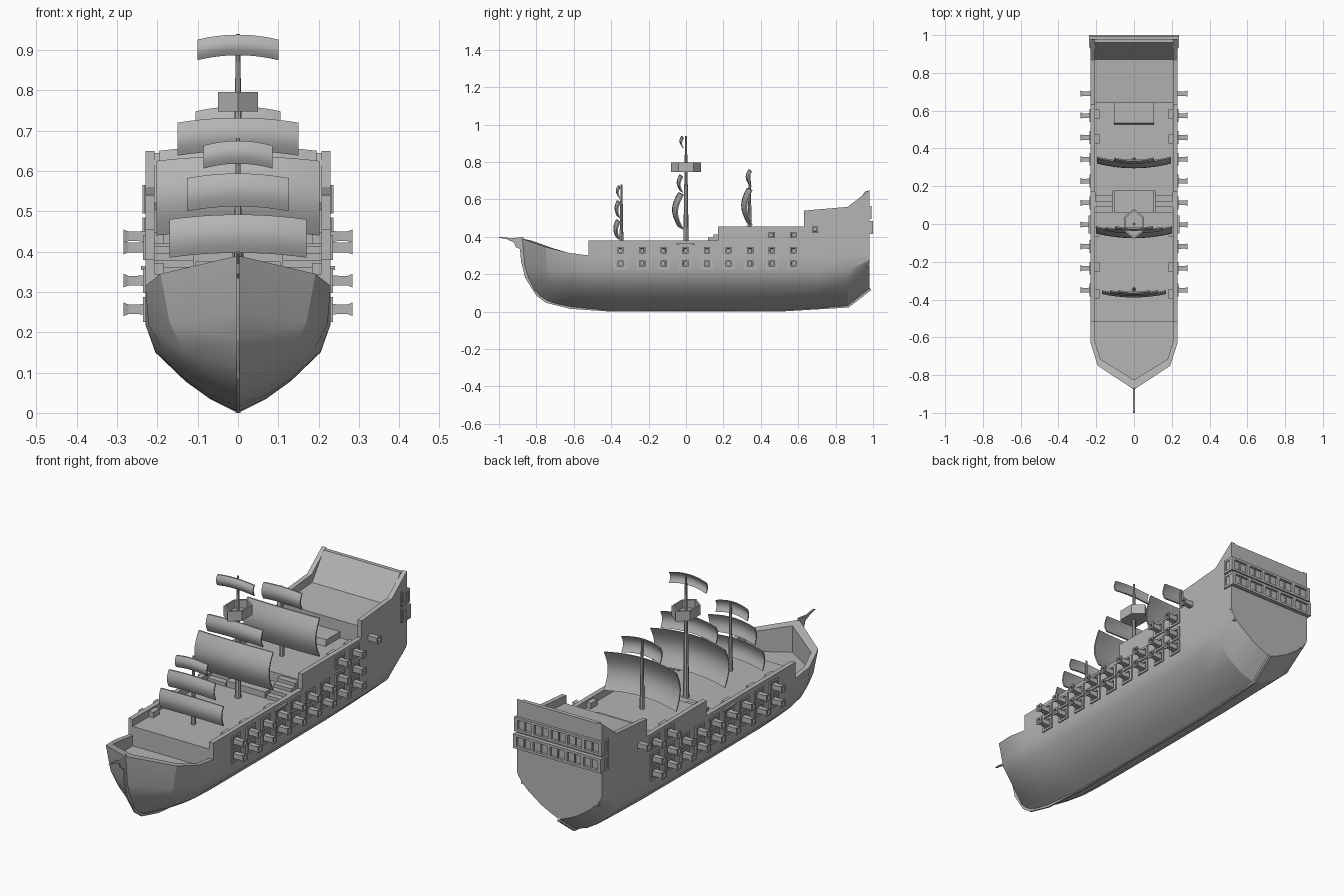
import bpy, bmesh, math
from mathutils import Vector

if "Cube" in bpy.data.objects:
    bpy.data.objects.remove(bpy.data.objects["Cube"])

grey = bpy.data.materials.new("plain_grey")
grey.diffuse_color = (0.46, 0.46, 0.46, 1)
grey.use_nodes = True
grey.node_tree.nodes["Principled BSDF"].inputs["Base Color"].default_value = grey.diffuse_color


def finish(name, bm, smooth=None):
    bmesh.ops.recalc_face_normals(bm, faces=bm.faces)
    me = bpy.data.meshes.new(name)
    bm.to_mesh(me)
    bm.free()
    me.materials.append(grey)
    ob = bpy.data.objects.new(name, me)
    bpy.context.collection.objects.link(ob)
    if smooth:
        bpy.ops.object.select_all(action='DESELECT')
        ob.select_set(True)
        bpy.context.view_layer.objects.active = ob
        bpy.ops.object.shade_smooth_by_angle(angle=math.radians(smooth))
    return ob


def add_box(bm, x0, x1, y0, y1, z0, z1):
    vs = bmesh.ops.create_cube(bm, size=1)["verts"]
    for v in vs:
        v.co = Vector(((x0 + x1) / 2 + v.co.x * (x1 - x0),
                       (y0 + y1) / 2 + v.co.y * (y1 - y0),
                       (z0 + z1) / 2 + v.co.z * (z1 - z0)))


def add_profile(bm, pts, x0, x1):
    """Side profile of (y, z) points extruded across x."""
    a = [bm.verts.new((x0, y, z)) for y, z in pts]
    b = [bm.verts.new((x1, y, z)) for y, z in pts]
    bm.faces.new(a)
    bm.faces.new(b)
    for i in range(len(pts)):
        j = (i + 1) % len(pts)
        bm.faces.new((a[i], a[j], b[j], b[i]))


def mirror_x(bm):
    d = bmesh.ops.duplicate(bm, geom=bm.verts[:] + bm.edges[:] + bm.faces[:])["geom"]
    for v in d:
        if isinstance(v, bmesh.types.BMVert):
            v.co.x *= -1
    bmesh.ops.remove_doubles(bm, verts=bm.verts[:], dist=0.0005)


# Hull: half sections from keel to rail, then inner rail and bow deck
def section(y, keel, top=0.30):
    return [(0, y, keel), (.07, y, keel * .6 + .035), (.13, y, .078 + keel * .4),
            (.205, y, .15 + keel * .2), (.23, y, .22), (.23, y, top),
            (.207, y, top), (.207, y, .25), (0, y, .25)]


stem = [(0, -.75, .06), (0, -.78, .08), (0, -.81, .11), (0, -.845, .18), (0, -.865, .25),
        (0, -.877, .39), (0, -.825, .38), (0, -.825, .25), (0, -.825, .25)]
shoulder = [(0, -.70, .042), (.035, -.705, .065), (.075, -.715, .10), (.135, -.735, .155),
            (.17, -.745, .225), (.192, -.75, .345), (.178, -.715, .34), (.178, -.715, .25), (0, -.715, .25)]
bow = [(0, -.62, .025), (.06, -.62, .055), (.115, -.62, .09), (.19, -.62, .16),
       (.222, -.625, .22), (.23, -.63, .315), (.207, -.62, .312), (.207, -.62, .25), (0, -.62, .25)]
transom = [(0, .98, .12), (.05, .98, .14), (.10, .98, .165), (.17, .98, .215), (.225, .98, .275),
           (.23, .98, .30), (.207, .98, .30), (.207, .98, .25), (0, .98, .25)]
stations = [stem, shoulder, bow, section(-.52, .015), section(-.4, .003), section(0, 0),
            section(.5, .003), section(.7, .015), section(.865, .03), transom]
bm = bmesh.new()
rows = [[bm.verts.new(p) for p in s] for s in stations]
for r, q in zip(rows, rows[1:]):
    for i in range(len(r) - 1):
        bm.faces.new((r[i], r[i + 1], q[i + 1], q[i]))
bm.faces.new(rows[-1])
mirror_x(bm)
bmesh.ops.dissolve_degenerate(bm, dist=0.0005, edges=bm.edges[:])
finish("hull", bm, 28)

# Stepped bulwarks on both sides
bm = bmesh.new()
wall = [(-.52, .29), (-.52, .38), (.17, .38), (.17, .455), (.63, .455), (.63, .54),
        (.865, .56), (.98, .65), (.98, .29)]
for s in (-1, 1):
    add_profile(bm, wall, s * .207, s * .23)
finish("bulwarks", bm)

# Main deck, quarter deck, poop deck and sloped sternboard
bm = bmesh.new()
add_profile(bm, [(-.52, .24), (-.52, .345), (.175, .345), (.175, .42), (.64, .42), (.64, .505),
                 (.87, .52), (.96, .645), (.98, .645), (.98, .24)], -.208, .208)
finish("decks", bm)

# Keel, stem with beak, and stern post
bm = bmesh.new()
add_profile(bm, [(-1, .395), (-.99, .40), (-.93, .392), (-.87, .40), (-.86, .25), (-.80, .12), (-.73, .06),
                 (-.4, .01), (-.4, 0), (-.62, .015), (-.75, .048), (-.80, .085), (-.86, .18),
                 (-.882, .27), (-.888, .335), (-.91, .345), (-.92, .37), (-.96, .388)], -.004, .004)
add_profile(bm, [(-.4, 0), (-.4, .01), (.5, .012), (.86, .04), (.98, .13), (.99, .115), (.87, .022), (.5, 0)],
            -.006, .006)
finish("keel_and_beak", bm)

# Stairs between decks, hatches and deck chests
bm = bmesh.new()
for s in (-1, 1):
    for i in range(4):
        add_box(bm, s * .11, s * .207, .06 + .029 * i, .176, .34, .362 + .017 * i)
finish("stairs", bm)
bm = bmesh.new()
add_box(bm, -.105, .105, .06, .176, .34, .375)
add_profile(bm, [(.525, .41), (.535, .45), (.64, .45), (.64, .41)], -.105, .105)
finish("hatches", bm)
bm = bmesh.new()
for s in (-1, 1):
    for y, z in ((-.37, .345), (-.23, .345), (-.04, .345), (.45, .42), (.58, .42)):
        add_box(bm, s * .183, s * .208, y - .025, y + .025, z - .005, z + .027)
finish("deck_chests", bm)

# Gun ports and cannons
ports = bmesh.new()
guns = bmesh.new()


def add_gun(s, y, z):
    prev = None
    # barrel rings (x, half size): flares at the muzzle, then a bore
    for x, r in ((.20, .015), (.25, .012), (.272, .012), (.284, .017), (.284, .009), (.255, .008)):
        ring = [guns.verts.new((s * x, y + a * r, z + b * r)) for a, b in ((-1, -1), (1, -1), (1, 1), (-1, 1))]
        if prev:
            for i in range(4):
                guns.faces.new((prev[i], prev[(i + 1) % 4], ring[(i + 1) % 4], ring[i]))
        prev = ring
    guns.faces.new(prev)


spots = [(-.35 + .1155 * i, z) for i in range(9) for z in (.257, .328)]
spots += [(.458, .41), (.574, .41)]
for s in (-1, 1):
    for y, z in spots:
        add_gun(s, y, z)
        for e in (-1, 1):
            add_box(ports, s * .225, s * .236, y + e * .028 - .006, y + e * .028 + .006, z - .031, z + .031)
            add_box(ports, s * .225, s * .236, y - .024, y + .024, z + e * .026 - .005, z + e * .026 + .005)
    add_gun(s, .69, .438)
    # mast channels
    add_box(ports, s * .225, s * .24, -.05, .045, .355, .364)
finish("gun_ports", ports)
finish("cannons", guns)

# Stern gallery: two rows of framed windows wrapping the corners
bm = bmesh.new()
for z0, z1, y1 in ((.415, .485, 1.0), (.495, .565, .993)):
    add_box(bm, -.232, .232, .93, y1 - .012, z0, z1)
    for z in (z0, z1 - .012):
        add_box(bm, -.237, .237, .935, y1, z, z + .012)
    for i in range(6):
        x = -.228 + i * .0912
        add_box(bm, x - .008, x + .008, .97, y1, z0, z1)
    for i in range(5):
        x = -.182 + i * .0912
        add_box(bm, x - .003, x + .003, .97, y1 - .006, z0, z1)
    for s in (-1, 1):
        for y in (.935, y1 - .012):
            add_box(bm, s * .22, s * .237, y, y + .012, z0, z1)
finish("stern_windows", bm)


# Masts
bm = bmesh.new()
for y, z0, z1, r in ((-.345, .34, .68, .011), (0, .34, .94, .015), (.34, .41, .76, .012)):
    c = bmesh.ops.create_cone(bm, cap_ends=True, segments=8, radius1=r, radius2=.005, depth=z1 - z0)
    bmesh.ops.translate(bm, verts=c["verts"], vec=(0, y, (z0 + z1) / 2))
finish("masts", bm, 40)

# Crow's nest: hollow six-sided tub
bm = bmesh.new()
bot, top, lip, floor = [[bm.verts.new((f * r * math.sin(math.pi / 3 * k) / .866, f * .08 * math.cos(math.pi / 3 * k), z))
                         for k in range(6)] for r, f, z in ((.05, 1, .747), (.05, 1, .796), (.05, .86, .796), (.05, .86, .757))]
for a, b in ((bot, top), (top, lip), (lip, floor)):
    for i in range(6):
        bm.faces.new((a[i], a[(i + 1) % 6], b[(i + 1) % 6], b[i]))
bm.faces.new(bot)
bm.faces.new(floor)
finish("crows_nest", bm)


# Sails: billowed sheets with thickness
def sail(name, ym, w, z0, z1, off, bow_x, belly):
    bm = bmesh.new()
    nu, nv, t = 12, 8, .007
    g = {}
    for k in (0, 1):
        for i in range(nu + 1):
            for j in range(nv + 1):
                u, v = i / nu * 2 - 1, j / nv
                arch = 1 - u * u
                y = ym - off - bow_x * arch - belly * math.sin(math.pi * v) + k * t
                g[k, i, j] = bm.verts.new((u * w, y, z0 + (z1 - z0 - .012) * v + .012 * arch))
    for i in range(nu):
        for j in range(nv):
            for k in (0, 1):
                bm.faces.new([g[k, i + a, j + b] for a, b in ((0, 0), (1, 0), (1, 1), (0, 1))])
    for i in range(nu):
        for j in (0, nv):
            bm.faces.new((g[0, i, j], g[0, i + 1, j], g[1, i + 1, j], g[1, i, j]))
    for j in range(nv):
        for i in (0, nu):
            bm.faces.new((g[0, i, j], g[0, i, j + 1], g[1, i, j + 1], g[1, i, j]))
    finish(name, bm, 40)


sail("fore_lower_sail", -.345, .17, .385, .492, .012, .018, .014)
sail("fore_middle_sail", -.345, .127, .50, .594, .012, .013, .012)
sail("fore_top_sail", -.345, .086, .606, .675, .012, .008, .010)
sail("main_lower_sail", 0, .202, .44, .637, .018, .025, .032)
sail("main_upper_sail", 0, .15, .638, .732, .022, .014, .014)
sail("main_top_sail", 0, .10, .875, .938, .018, .008, .010)
sail("mizzen_lower_sail", .34, .196, .462, .662, -.01, .025, .030)
sail("mizzen_upper_sail", .34, .105, .67, .76, -.005, .012, .014)
